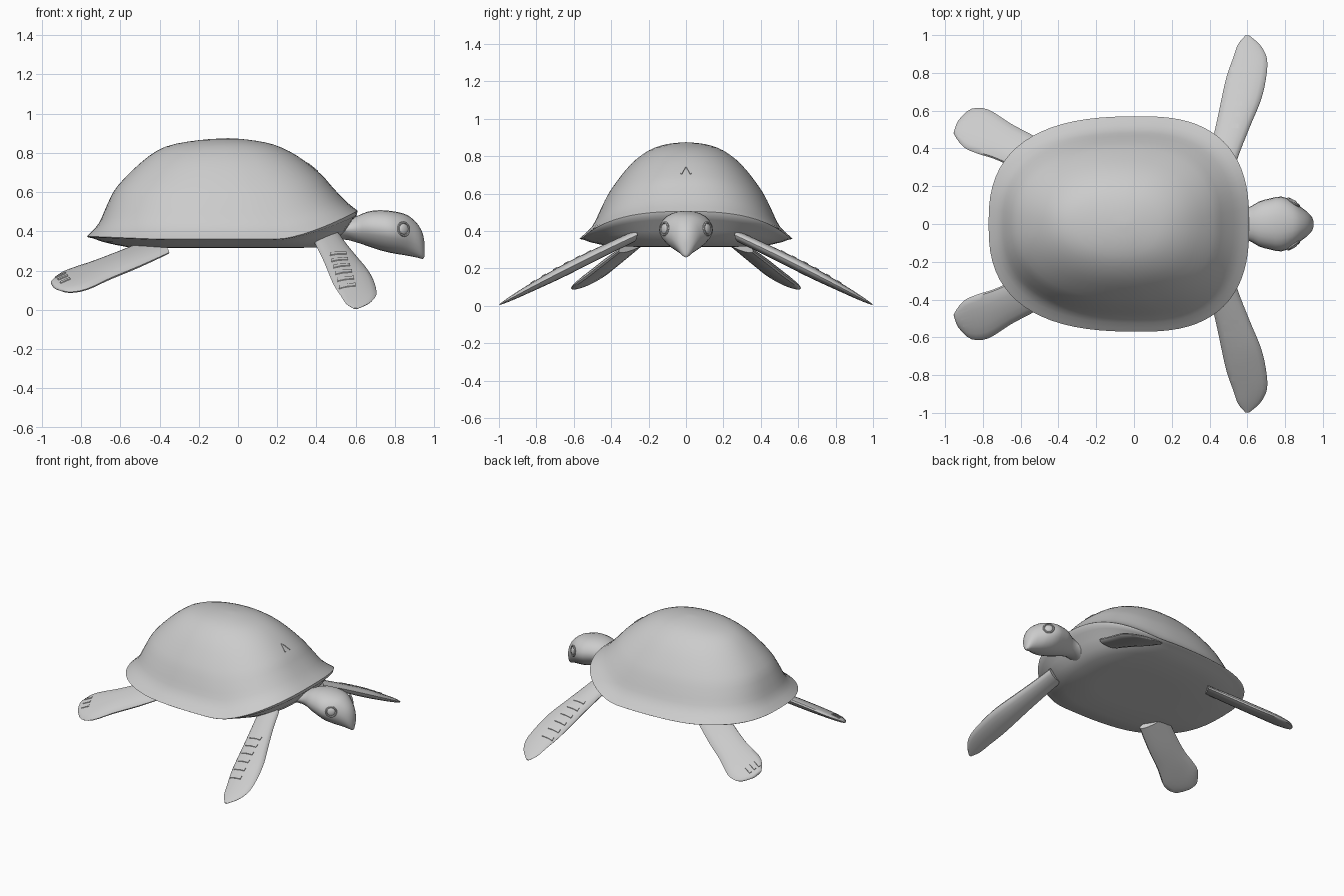
import bpy, bmesh, math
from mathutils import Vector
from mathutils.bvhtree import BVHTree

cube = bpy.data.objects.get("Cube")
if cube:
    bpy.data.objects.remove(cube, do_unlink=True)

grey = bpy.data.materials.new("plain grey")
grey.use_nodes = True
grey.diffuse_color = (0.6, 0.6, 0.6, 1)
grey.node_tree.nodes["Principled BSDF"].inputs["Base Color"].default_value = grey.diffuse_color


def finish(name, bm, angle=40):
    """Turn a bmesh into a smooth-shaded object and return its surface for lookups."""
    bmesh.ops.remove_doubles(bm, verts=bm.verts, dist=1e-4)
    bmesh.ops.recalc_face_normals(bm, faces=bm.faces)
    tree = BVHTree.FromBMesh(bm)
    mesh = bpy.data.meshes.new(name)
    bm.to_mesh(mesh)
    bm.free()
    obj = bpy.data.objects.new(name, mesh)
    bpy.context.collection.objects.link(obj)
    mesh.materials.append(grey)
    bpy.ops.object.select_all(action='DESELECT')
    obj.select_set(True)
    bpy.context.view_layer.objects.active = obj
    bpy.ops.object.shade_smooth_by_angle(angle=math.radians(angle))
    return tree


def loft(name, rings, angle=40):
    """Skin closed rings of equal length and cap both ends."""
    bm = bmesh.new()
    rows = [[bm.verts.new(p) for p in ring] for ring in rings]
    n = len(rows[0])
    for a, b in zip(rows, rows[1:]):
        for i in range(n):
            j = (i + 1) % n
            bm.faces.new((a[i], a[j], b[j], b[i]))
    bm.faces.new(rows[0])
    bm.faces.new(rows[-1])
    return finish(name, bm, angle)


def refine(rows, steps=3):
    """Smoothly interpolate between rows of section values."""
    out = []
    for i in range(len(rows) - 1):
        p0, p1, p2, p3 = (rows[max(0, min(len(rows) - 1, k))] for k in range(i - 1, i + 3))
        for s in range(steps):
            t = s / steps
            out.append([b + .5 * t * (c - a + t * (2*a - 5*b + 4*c - d + t * (3*(b - c) + d - a)))
                        for a, b, c, d in zip(p0, p1, p2, p3)])
    return out + [list(rows[-1])]


def power(v, n):
    return math.copysign(abs(v) ** (2 / n), v)


# Shell: flared dome above a rim that lifts over the neck
def rim_height(x):
    return .36 + .145 * max(0, (x - .2) / .41) ** 1.5 + .015 * max(0, (-x - .4) / .37)


def outline(front, back, width, mid, n, count=72):
    pts = []
    for k in range(count):
        a = 2 * math.pi * k / count
        c, s = power(math.cos(a), n), power(math.sin(a), n)
        pts.append((mid + c * (front - mid if c > 0 else mid - back), width * s))
    return pts


rim = outline(.61, -.77, .57, .03, 2.6)
# front x, back x, half width, widest x, squareness, rise
dome = refine([
    (.61, -.77, .57, .03, 2.6, 0),
    (.55, -.71, .50, .02, 2.5, .13),
    (.48, -.665, .45, 0, 2.4, .33),
    (.42, -.615, .40, -.02, 2.3, .51),
    (.30, -.49, .30, -.04, 2.2, .76),
    (.18, -.37, .20, -.05, 2.1, .913),
    (.05, -.2, .10, -.05, 2, .98),
    (-.05, -.05, 0, -.05, 2, 1)])
belly = [(0, .315, 0), (.4, .315, 0), (.72, .318, 0), (.82, .322, .2), (.9, .325, .45),
         (.96, .333, .75), (.99, .335, .85)]
rings = [[(x * s, y * s, z + k * (rim_height(x) - z)) for x, y in rim] for s, z, k in belly]
for f, b, w, m, n, h in dome:
    rings.append([(x, y, rim_height(r[0]) * (1 - h) + .875 * h)
                  for (x, y), r in zip(outline(f, b, w, m, n), rim)])
shell = loft("shell", rings, 50)

# Neck and head: x, top, bottom, half width
head = refine([
    (.30, .42, .32, .17), (.42, .43, .33, .13), (.52, .44, .36, .085), (.60, .475, .345, .085),
    (.66, .50, .325, .118), (.72, .508, .305, .135), (.78, .504, .29, .145),
    (.84, .492, .28, .122), (.88, .472, .273, .092), (.92, .432, .265, .062),
    (.943, .385, .259, .035), (.951, .34, .275, .012)], 2)
rings = []
for x, top, low, w in head:
    ring = []
    for k in range(24):
        a = 2 * math.pi * k / 24
        c, s = power(math.cos(a), 2.2), power(math.sin(a), 2.2)
        ring.append((x, w * c * (1 + .25 * min(s, 0)), (top + low) / 2 + (top - low) / 2 * s))
    rings.append(ring)
skull = loft("head_and_neck", rings)


def flipper(name, sections, height, side):
    """Lens-shaped limb from leading and trailing edge points and a thickness."""
    rings = []
    for ax, ay, bx, by, thick in refine(sections):
        ring = []
        for k in range(16):
            a = 2 * math.pi * k / 16
            u = .5 + .5 * math.cos(a)
            x, y = ax + (bx - ax) * u, ay + (by - ay) * u
            ring.append((x, side * y, height(x, y) + thick * math.sin(a)))
        rings.append(ring)
    return loft(name, rings)


def ridge(name, tree, x, y, dx, dy, deep=.012):
    """Thin raised scale draped over the surface below."""
    bm = bmesh.new()
    layers = []
    for lift in (-.003, .005):
        row = []
        for u, v in ((-1, -1), (0, -1), (1, -1), (1, 1), (0, 1), (-1, 1)):
            px, py = x + u * dx - v * deep * dy / dx, y + u * dy + v * deep
            hit = tree.ray_cast(Vector((px, py, 2)), Vector((0, 0, -1)))[0]
            if hit is None:
                bm.free()
                return
            row.append(bm.verts.new(hit + Vector((0, 0, lift))))
        layers.append(row)
    low, high = layers
    for i in range(6):
        j = (i + 1) % 6
        bm.faces.new((low[i], low[j], high[j], high[i]))
    for row in layers:
        bm.faces.new((row[0], row[1], row[4], row[5]))
        bm.faces.new((row[1], row[2], row[3], row[4]))
    finish(name, bm, 20)


front_sections = [
    (.52, .26, .38, .30, .03), (.56, .38, .41, .42, .032), (.62, .53, .44, .55, .034),
    (.67, .65, .465, .67, .034), (.697, .76, .49, .78, .028), (.705, .87, .525, .88, .02),
    (.67, .945, .55, .95, .012), (.61, .998, .59, .998, .003)]
rear_sections = [
    (-.35, .36, -.45, .2, .025), (-.5, .45, -.62, .29, .032), (-.65, .53, -.74, .345, .032),
    (-.77, .605, -.82, .37, .028), (-.86, .61, -.9, .405, .022), (-.92, .56, -.95, .47, .014),
    (-.94, .53, -.953, .49, .005)]


def front_height(x, y):
    return .005 + .49 * (1 - y) + .06 * (1 - y) * y


def rear_height(x, y):
    return .1 - .5 * (y - .61) + .15 * (x + .8)


for word, side in (("left", 1), ("right", -1)):
    # Limbs with raised scales and toes
    limb = flipper(word + "_front_flipper", front_sections, front_height, side)
    for k in range(7):
        y = .52 + .06 * k
        ridge(f"{word}_flipper_scale_{k + 1}", limb, .49 + .16 * (y - .52) + .02, side * y, .042, 0)
    limb = flipper(word + "_rear_flipper", rear_sections, rear_height, side)
    for k in range(3):
        ridge(f"{word}_toe_{k + 1}", limb, -.905 + .012 * k, side * (.46 + .035 * k), .025, side * -.008, .007)

    # Eye with a lid ring, seated on the side of the head
    spot, normal, _, _ = skull.ray_cast(Vector((.845, side, .412)), Vector((0, -side, 0)))
    turn = normal.to_track_quat('Z', 'Y')
    bm = bmesh.new()
    bmesh.ops.create_uvsphere(bm, u_segments=16, v_segments=10, radius=.028)
    for v in bm.verts:
        v.co = spot + turn @ Vector((v.co.x, v.co.y, v.co.z * .4))
    finish(word + "_eye", bm)
    lid = []
    for i in range(21):
        a = 2 * math.pi * i / 20
        lid.append([spot + turn @ Vector(((.034 + .006 * math.cos(b)) * math.cos(a),
                                          (.034 + .006 * math.cos(b)) * math.sin(a),
                                          .006 * math.sin(b)))
                    for b in (math.pi * k / 3 for k in range(6))])
    loft(word + "_eyelid", lid)

    # Half of the small chevron on the front of the shell
    ridge(word + "_shell_chevron", shell, .382, side * .014, .025, side * .012, .004)
